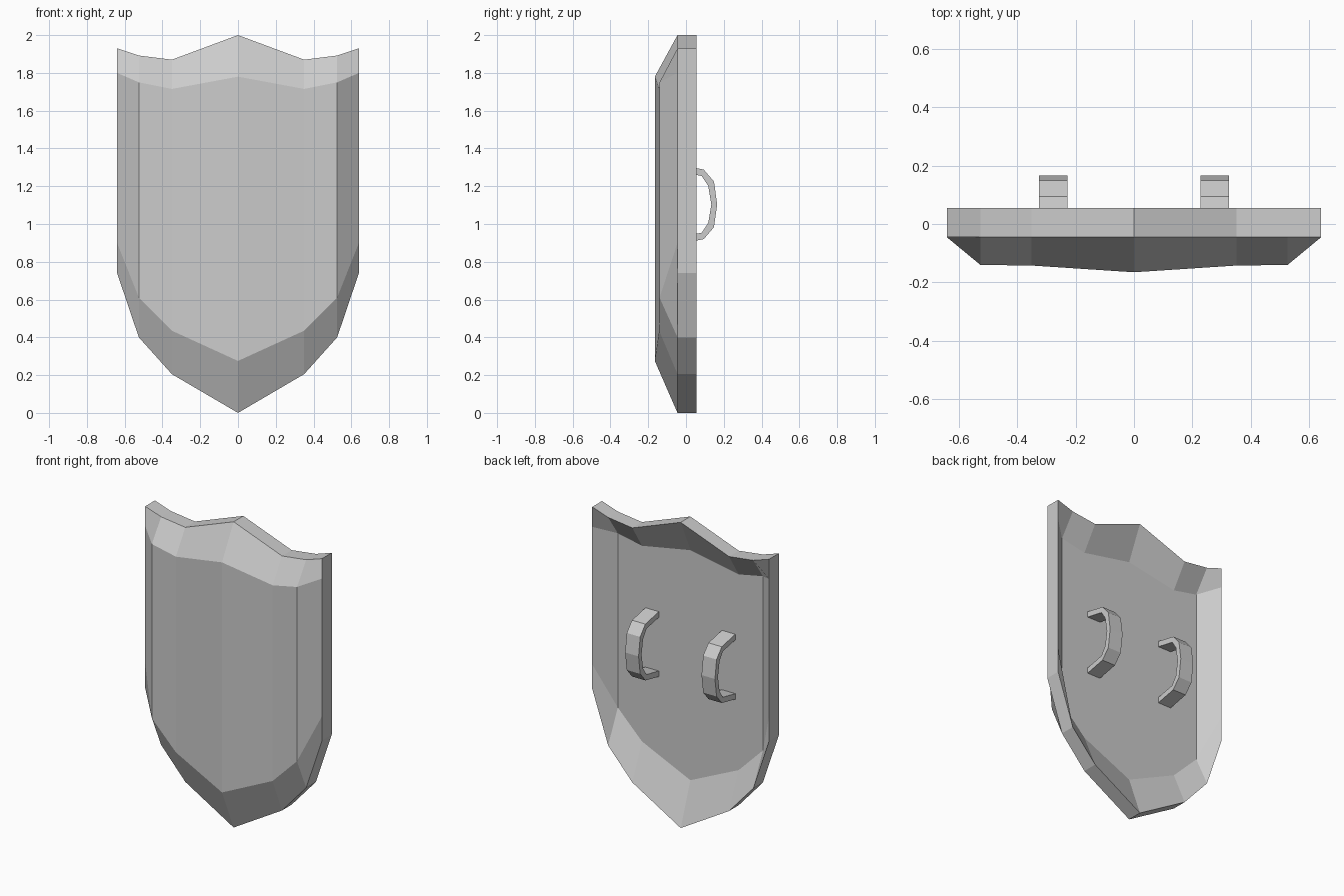
import bpy, bmesh

if "Cube" in bpy.data.objects:
    bpy.data.objects.remove(bpy.data.objects["Cube"])

def make_object(name, bm):
    bmesh.ops.recalc_face_normals(bm, faces=bm.faces)
    mesh = bpy.data.meshes.new(name)
    bm.to_mesh(mesh)
    bm.free()
    obj = bpy.data.objects.new(name, mesh)
    bpy.context.collection.objects.link(obj)
    return obj

# Half-shield columns: x, front panel y, heights (bottom rim, panel bottom, panel top, top rim)
half = [
    (0.0, -0.165, (0.0, 0.275, 1.78, 2.0)),
    (0.35, -0.142, (0.205, 0.435, 1.715, 1.87)),
    (0.525, -0.14, (0.40, 0.61, 1.75, 1.892)),
    (0.64, -0.045, (0.74, 0.90, 1.80, 1.93)),
]
columns = [(-x, y, z) for x, y, z in reversed(half[1:])] + half
RIM_FRONT, RIM_BACK, PANEL_BACK = -0.045, 0.055, -0.045

# Shield body: ridged front, flat recessed back, bevelled border
bm = bmesh.new()
front, back = [], []
for x, y, zs in columns:
    edge_y = RIM_BACK if abs(x) > 0.6 else PANEL_BACK
    front.append([bm.verts.new((x, y if r in (1, 2) else RIM_FRONT, z)) for r, z in enumerate(zs)])
    back.append([bm.verts.new((x, edge_y if r in (1, 2) else RIM_BACK, z)) for r, z in enumerate(zs)])
last = len(columns) - 1
for i in range(last):
    for grid in (front, back):
        for r in range(3):
            bm.faces.new((grid[i][r], grid[i + 1][r], grid[i + 1][r + 1], grid[i][r + 1]))
    for r in (0, 3):
        bm.faces.new((front[i][r], front[i + 1][r], back[i + 1][r], back[i][r]))
for i in (0, last):
    for r in range(3):
        bm.faces.new((front[i][r], front[i][r + 1], back[i][r + 1], back[i][r]))
make_object("shield_body", bm)

# Grips: bent flat straps on the back, profile as (y, height above grip centre)
GRIP_Z = 1.104
outer = [(-0.047, 0.213), (0.094, 0.184), (0.148, 0.121), (0.165, 0.0)]
inner = [(-0.047, 0.176), (0.083, 0.150), (0.118, 0.097), (0.134, 0.0)]

def full_arc(points):
    return points + [(y, -z) for y, z in reversed(points[:-1])]

def make_grip(name, x0, x1):
    bm = bmesh.new()
    rings = []
    for (yo, zo), (yi, zi) in zip(full_arc(outer), full_arc(inner)):
        rings.append([bm.verts.new((x, y, GRIP_Z + z)) for x, y, z in
                      ((x0, yo, zo), (x1, yo, zo), (x1, yi, zi), (x0, yi, zi))])
    for a, b in zip(rings, rings[1:]):
        for k in range(4):
            bm.faces.new((a[k], a[(k + 1) % 4], b[(k + 1) % 4], b[k]))
    bm.faces.new(rings[0])
    bm.faces.new(rings[-1])
    make_object(name, bm)

make_grip("left_grip", -0.325, -0.228)
make_grip("right_grip", 0.228, 0.325)
